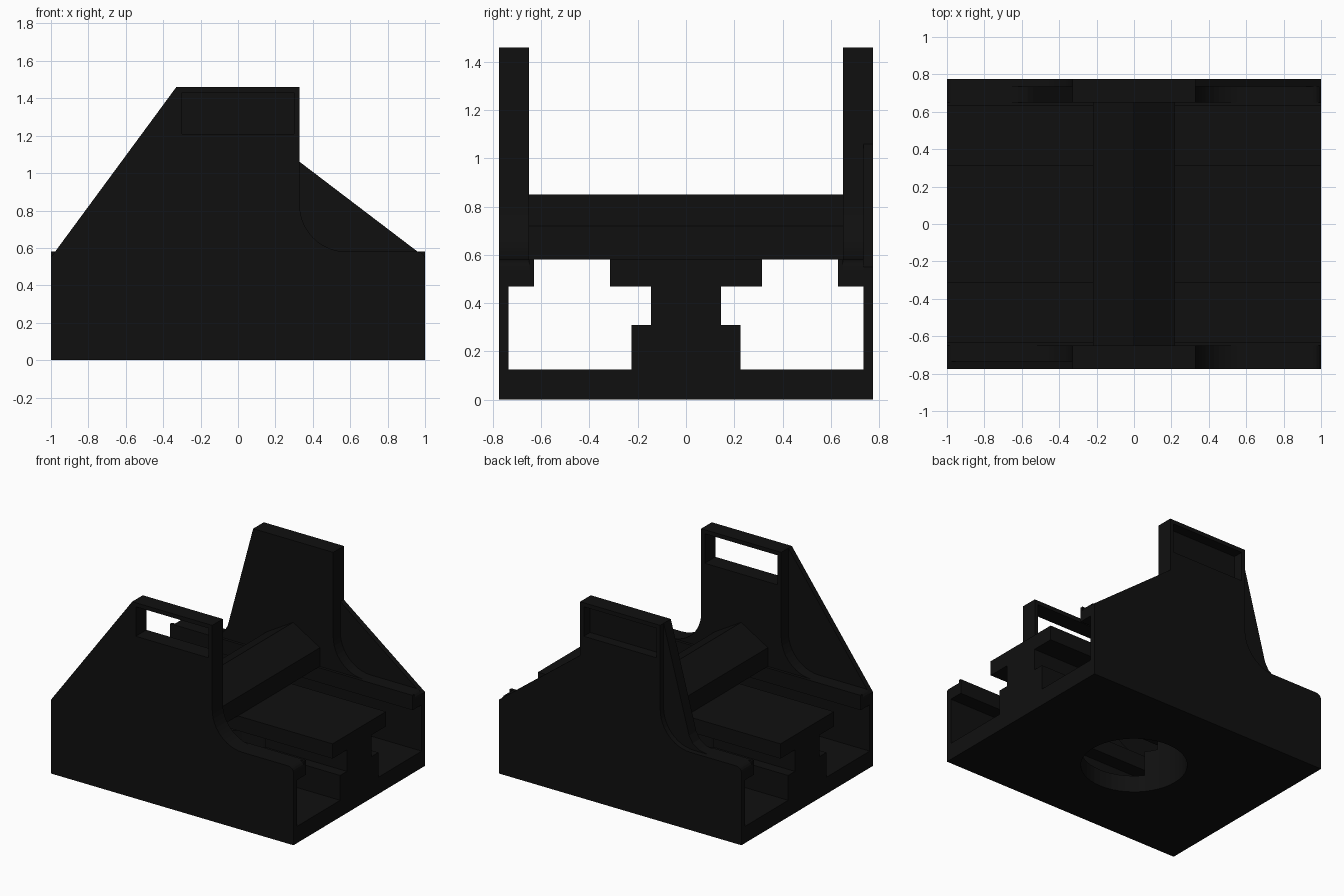
import bpy, bmesh, math

if "Cube" in bpy.data.objects:
    bpy.data.objects.remove(bpy.data.objects["Cube"])

black = bpy.data.materials.new("black_plastic")
black.diffuse_color = (0.005, 0.005, 0.005, 1)
black.use_nodes = True
black.node_tree.nodes["Principled BSDF"].inputs["Base Color"].default_value = black.diffuse_color


def extrude(name, pts, y0, y1):
    """Extrude an x-z outline from y0 to y1."""
    bm = bmesh.new()
    face = bm.faces.new([bm.verts.new((x, y0, z)) for x, z in pts])
    new = bmesh.ops.extrude_face_region(bm, geom=[face])["geom"]
    bmesh.ops.translate(bm, vec=(0, y1 - y0, 0),
                        verts=[v for v in new if isinstance(v, bmesh.types.BMVert)])
    bmesh.ops.recalc_face_normals(bm, faces=bm.faces)
    me = bpy.data.meshes.new(name)
    bm.to_mesh(me)
    bm.free()
    me.materials.append(black)
    ob = bpy.data.objects.new(name, me)
    bpy.context.collection.objects.link(ob)
    return ob


def box(name, x0, x1, y0, y1, z0, z1):
    return extrude(name, [(x0, z0), (x1, z0), (x1, z1), (x0, z1)], y0, y1)


def cut(ob, cutter):
    cutter.hide_render = True
    mod = ob.modifiers.new("cut", "BOOLEAN")
    mod.operation = "DIFFERENCE"
    mod.solver = "EXACT"
    mod.object = cutter
    bpy.context.view_layer.objects.active = ob
    bpy.ops.object.modifier_apply(modifier=mod.name)


# Shoulder outlines, from the outer end of the wall up to the tower top
def curved_side(s):
    pts = corner(s)
    for i in range(13):
        a = math.pi / 2 * i / 12
        pts.append((s * (0.58 - 0.25 * math.sin(a)), 0.83 - 0.25 * math.cos(a)))
    return pts + [(s * 0.33, 1.46)]


def corner(s):
    return [(s * (0.96 + 0.04 * math.cos(a)), 0.54 + 0.04 * math.sin(a))
            for a in [math.pi / 2 * i / 4 for i in range(5)]]


def leaning_side(s):
    return corner(s) + [(s * 0.69, 0.58), (s * 0.62, 0.595), (s * 0.57, 0.63),
                        (s * 0.54, 0.68), (s * 0.33, 1.46)]


full_slope = [(-1, 0.55), (-0.33, 1.46)]
half_slope = [(1, 0.55), (0.33, 1.06), (0.33, 1.46)]


def panel(name, left, right, base, y0, y1):
    pts = [(-1, base), (1, base)] + right + left[::-1]
    return extrude(name, pts, y0, y1)


# Side panels: thin outer skin plus inner layer
front_skin = panel("front_panel_skin", full_slope, curved_side(1), 0, -0.775, -0.735)
front_inner = panel("front_panel_inner", curved_side(-1), curved_side(1), 0.47, -0.735, -0.65)
back_skin = panel("back_panel_skin", curved_side(-1), half_slope, 0, 0.735, 0.775)
back_inner = panel("back_panel_inner", leaning_side(-1), curved_side(1), 0.47, 0.65, 0.735)

# Window through the front panel, shallow recess in the back one
window = box("window_cutter", -0.3, 0.3, -0.9, -0.5, 1.21, 1.43)
recess = box("recess_cutter", -0.3, 0.3, 0.70, 0.9, 1.21, 1.43)
for ob in (front_skin, front_inner):
    cut(ob, window)
for ob in (back_skin, back_inner):
    cut(ob, recess)

# Inner ledges along both walls
for side, s in (("front", -1), ("back", 1)):
    box(side + "_ledge", -1, 1, min(s * 0.63, s * 0.65), max(s * 0.63, s * 0.65), 0.47, 0.58)

# Floor and stepped centre rail, opened by a round hole
floor = box("floor", -1, 1, -0.735, 0.735, 0, 0.125)
rail_base = box("rail_base", -1, 1, -0.225, 0.225, 0.125, 0.31)
rail_neck = box("rail_neck", -1, 1, -0.145, 0.145, 0.31, 0.47)
box("rail_plate", -1, 1, -0.315, 0.315, 0.47, 0.58)
bpy.ops.mesh.primitive_cylinder_add(vertices=48, radius=0.36, depth=0.97, location=(0, 0, -0.01))
hole = bpy.context.object
hole.name = "hole_cutter"
for ob in (floor, rail_base, rail_neck):
    cut(ob, hole)

# Ridged cross beam between the panels
extrude("cross_beam", [(-0.22, 0.58), (0.22, 0.58), (0.22, 0.72), (0, 0.85), (-0.22, 0.72)],
        -0.65, 0.65)

for cutter in (window, recess, hole):
    bpy.data.objects.remove(cutter)
